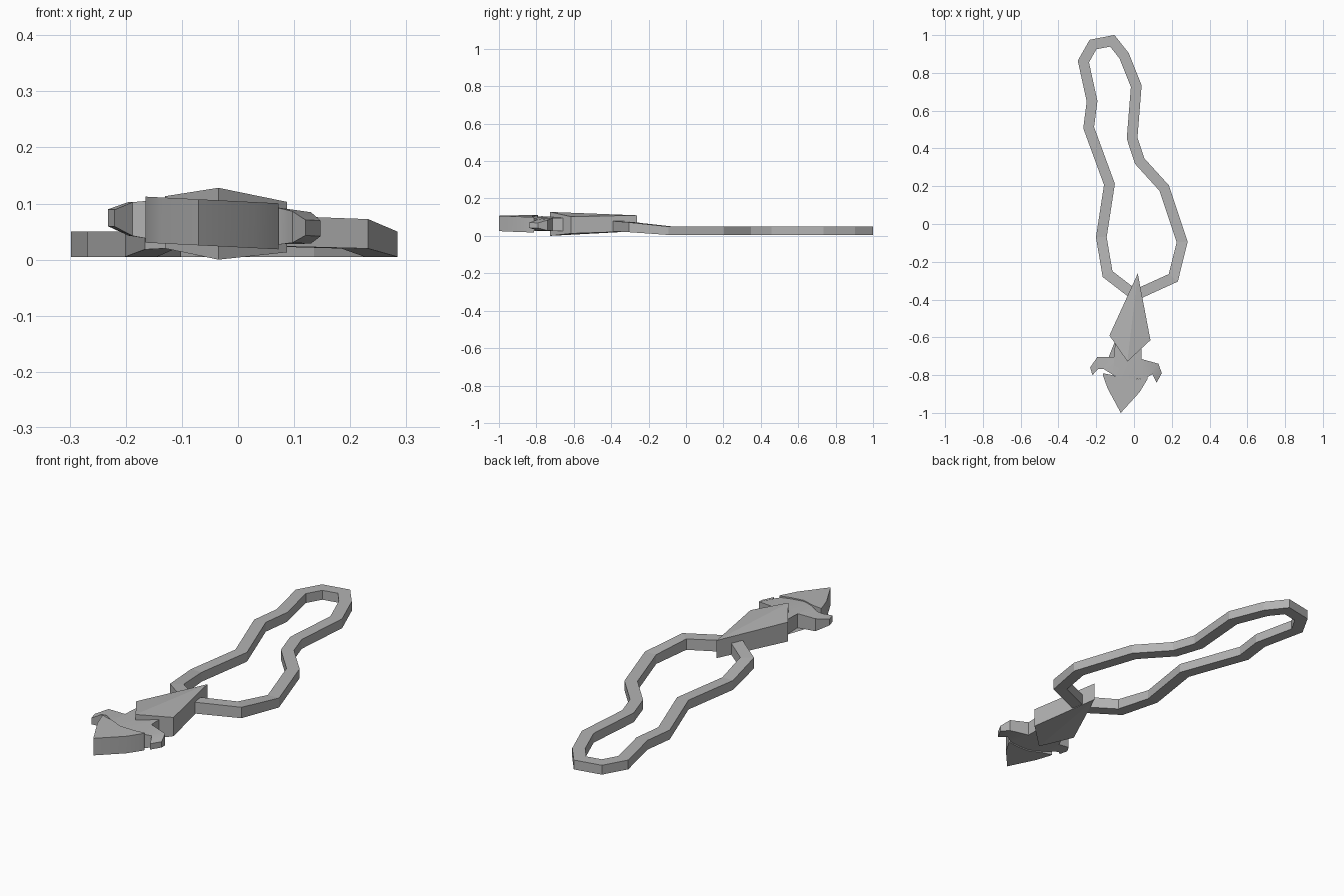
import bpy
import bmesh
from mathutils import Vector

default_cube = bpy.data.objects.get("Cube")
if default_cube:
    bpy.data.objects.remove(default_cube, do_unlink=True)

grey = bpy.data.materials.new("plain grey")
grey.use_nodes = True
colour = (0.45, 0.45, 0.45, 1)
grey.diffuse_color = colour
grey.node_tree.nodes["Principled BSDF"].inputs["Base Color"].default_value = colour


def ribbon(name, stations, smooth=False):
    """Solid strip; each station is two ends, each end is (x, y, bottom, top)."""
    bm = bmesh.new()
    loops = []
    for (ax, ay, alow, ahigh), (bx, by, blow, bhigh) in stations:
        corners = [(ax, ay, alow), (bx, by, blow), (bx, by, bhigh), (ax, ay, ahigh)]
        loops.append([bm.verts.new(c) for c in corners])
    for first, second in zip(loops, loops[1:]):
        for i in range(4):
            j = (i + 1) % 4
            bm.faces.new((first[i], first[j], second[j], second[i]))
    bm.faces.new(loops[0])
    bm.faces.new(loops[-1])
    bmesh.ops.remove_doubles(bm, verts=bm.verts, dist=0.0005)
    bmesh.ops.dissolve_degenerate(bm, edges=bm.edges, dist=0.0005)
    bmesh.ops.recalc_face_normals(bm, faces=bm.faces)
    mesh = bpy.data.meshes.new(name)
    bm.to_mesh(mesh)
    bm.free()
    mesh.materials.append(grey)
    obj = bpy.data.objects.new(name, mesh)
    bpy.context.collection.objects.link(obj)
    if smooth:
        bpy.ops.object.select_all(action='DESELECT')
        obj.select_set(True)
        bpy.context.view_layer.objects.active = obj
        bpy.ops.object.shade_smooth_by_angle()
    return obj


def tilted(x, y, half):
    """Ribbon end on the slightly tilted middle plane of the pendant."""
    middle = 0.063 - 0.05 * x
    return (x, y, middle - half, middle + half)


# Cord loop: rectangular band that rises towards the pendant
cord_path = [Vector(p) for p in (
    (-0.01, -0.365), (-0.14, -0.265), (-0.173, -0.07), (-0.13, 0.21),
    (-0.24, 0.51), (-0.222, 0.65), (-0.268, 0.86), (-0.217, 0.95),
    (-0.115, 0.97), (-0.052, 0.89), (0.012, 0.73), (-0.01, 0.455),
    (0.03, 0.333), (0.16, 0.19), (0.255, -0.095), (0.208, -0.285),
    (0.01, -0.375))]


def cord_station(i):
    point = cord_path[i]
    before = cord_path[max(i - 1, 0)]
    after = cord_path[min(i + 1, len(cord_path) - 1)]
    arrive = (point - before) if i else (after - point)
    leave = (after - point) if after != point else arrive
    side_a = Vector((-arrive.y, arrive.x)).normalized()
    side_b = Vector((-leave.y, leave.x)).normalized()
    mitre = (side_a + side_b).normalized()
    offset = mitre * 0.028 / mitre.dot(side_a)
    rise = min(max((-0.1 - point.y) / 0.25, 0), 1)
    low, high = 0.005 + 0.02 * rise, 0.05 + 0.03 * rise
    return [(*(point + offset * s), low, high) for s in (1, -1)]


ribbon("cord_loop", [cord_station(i) for i in range(len(cord_path))])

# Kite-shaped pendant stone with a shallow ridge along its length
left_corner = (-0.13, -0.59, 0.02, 0.113)
right_corner = (0.087, -0.615, 0.013, 0.103)
stone_back = (0.02, -0.262, 0.025, 0.11)
stone_front = (-0.035, -0.728, 0.0, 0.128)
ribbon("pendant_stone", [(left_corner, left_corner),
                         (stone_back, stone_front),
                         (right_corner, right_corner)])

# Crosspiece with two hooked wings, thinning to the tips: back, front, half height
crosspiece = [
    ((-0.232, -0.76), (-0.22, -0.80), 0.015),
    ((-0.195, -0.705), (-0.188, -0.767), 0.03),
    ((-0.10, -0.705), (-0.16, -0.768), 0.034),
    ((-0.10, -0.62), (-0.11, -0.80), 0.036),
    ((0.04, -0.62), (-0.05, -0.83), 0.036),
    ((0.04, -0.715), (0.065, -0.815), 0.034),
    ((0.13, -0.74), (0.097, -0.795), 0.028),
    ((0.147, -0.79), (0.12, -0.84), 0.014)]
ribbon("winged_crosspiece",
       [(tilted(*back, half), tilted(*front, half)) for back, front, half in crosspiece],
       smooth=True)

# Pointed head at the front, with a curved back edge
head = [
    ((-0.165, -0.79), (-0.165, -0.80)),
    ((-0.115, -0.80), (-0.14, -0.87)),
    ((-0.05, -0.825), (-0.07, -1.0)),
    ((0.02, -0.822), (0.03, -0.89)),
    ((0.072, -0.812), (0.072, -0.82))]
ribbon("pointed_head",
       [(tilted(*back, 0.041), tilted(*front, 0.041)) for back, front in head],
       smooth=True)
